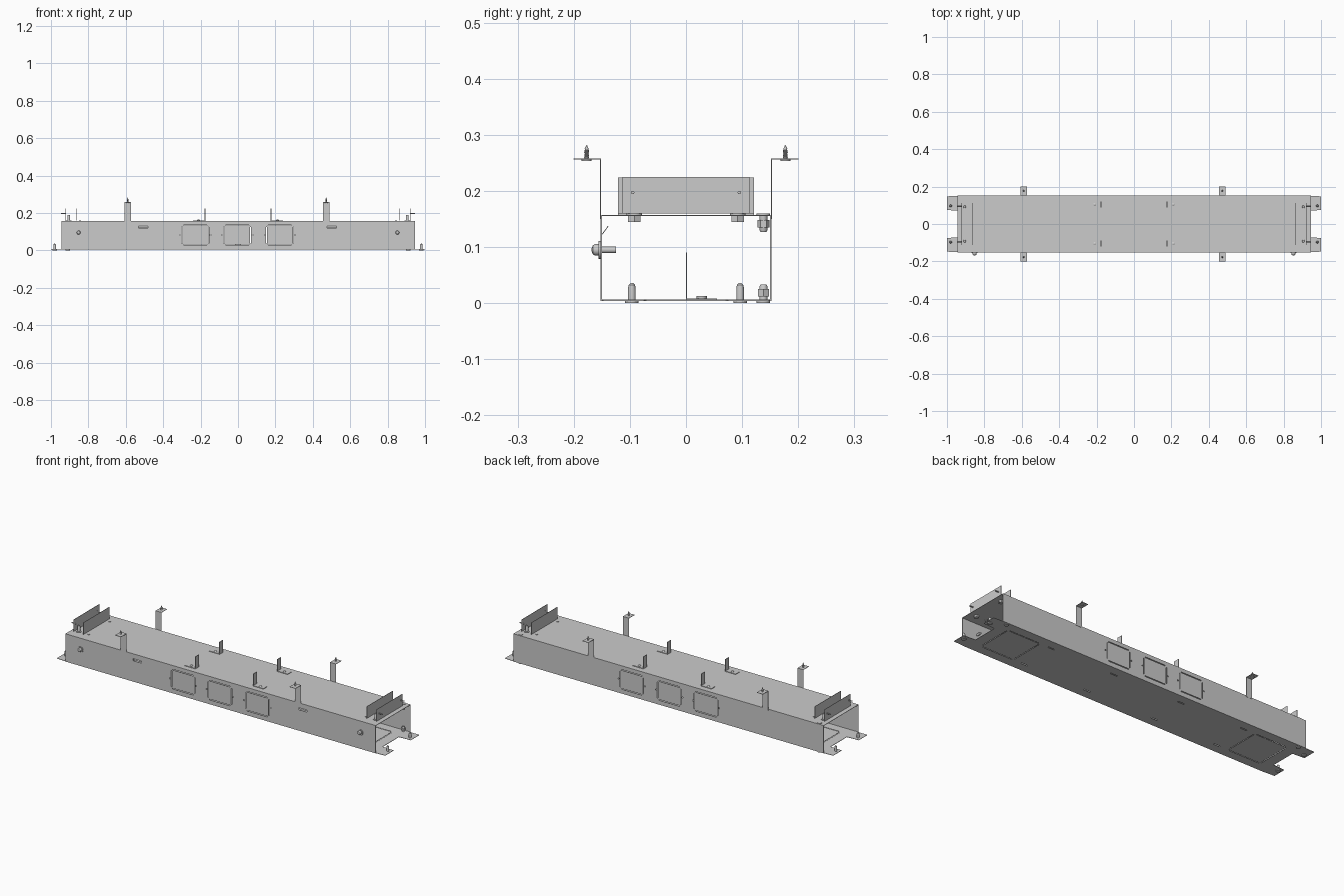
import bpy, bmesh, math
from mathutils import Matrix, Vector

if "Cube" in bpy.data.objects:
    bpy.data.objects.remove(bpy.data.objects["Cube"])

T = 0.002          # sheet thickness
HX, HY = 0.945, 0.152
Z0, Z1 = 0.004, 0.157


def finish(name, bm, smooth=False):
    bmesh.ops.recalc_face_normals(bm, faces=bm.faces)
    me = bpy.data.meshes.new(name)
    bm.to_mesh(me)
    bm.free()
    if smooth:
        me.shade_smooth()
        me.set_sharp_from_angle(angle=math.radians(35))
    ob = bpy.data.objects.new(name, me)
    bpy.context.collection.objects.link(ob)
    return ob


def add_box(bm, x0, x1, y0, y1, z0, z1):
    m = (Matrix.Translation(((x0 + x1) / 2, (y0 + y1) / 2, (z0 + z1) / 2))
         @ Matrix.Diagonal((x1 - x0, y1 - y0, z1 - z0, 1)))
    bmesh.ops.create_cube(bm, size=1, matrix=m)


def boxes(name, items):
    bm = bmesh.new()
    for b in items:
        xs = [sorted(b[i:i + 2]) for i in (0, 2, 4)]
        add_box(bm, *xs[0], *xs[1], *xs[2])
    return finish(name, bm)


def prism(name, pts, place, depth):
    """Extrude a closed profile; place maps (a, b) to a 3D point."""
    bm = bmesh.new()
    f = bm.faces.new([bm.verts.new(place(*p)) for p in pts])
    r = bmesh.ops.extrude_face_region(bm, geom=[f])
    bmesh.ops.translate(bm, vec=depth, verts=[v for v in r['geom'] if isinstance(v, bmesh.types.BMVert)])
    return finish(name, bm)


def lathe(name, loc, axis, profile, seg=20):
    """Turned part: (radius, height) pairs spun around an axis."""
    bm = bmesh.new()
    rot = Vector((0, 0, 1)).rotation_difference(Vector(axis)).to_matrix()
    rings = []
    for r, h in profile:
        rings.append([bm.verts.new(Vector(loc) + rot @ Vector(
            (r * math.cos(2 * math.pi * i / seg), r * math.sin(2 * math.pi * i / seg), h))) for i in range(seg)])
    for a, b in zip(rings, rings[1:]):
        for i in range(seg):
            j = (i + 1) % seg
            bm.faces.new((a[i], a[j], b[j], b[i]))
    bm.faces.new(rings[0])
    bm.faces.new(rings[-1])
    return finish(name, bm, True)


def cut(ob, cutter):
    m = ob.modifiers.new("cut", 'BOOLEAN')
    m.operation = 'DIFFERENCE'
    m.solver = 'EXACT'
    m.object = cutter
    bpy.context.view_layer.objects.active = ob
    bpy.ops.object.modifier_apply(modifier="cut")
    bpy.data.objects.remove(cutter)


def slits(c, w, h, g=0.004):
    """Four slits (a0, a1, b0, b1) outlining a knockout, joined by corner bridges."""
    a, b = c
    s = 0.008
    out = [(a - w / 2 + s, a + w / 2 - s, b + k * h / 2 - g / 2, b + k * h / 2 + g / 2) for k in (-1, 1)]
    return out + [(a + k * w / 2 - g / 2, a + k * w / 2 + g / 2, b - h / 2 + s, b + h / 2 - s) for k in (-1, 1)]


# Side walls with three square knockouts each
for sy, name in ((-1, "front_wall"), (1, "back_wall")):
    y0, y1 = sy * HY, sy * (HY - T)
    wall = boxes(name, [(-HX, HX, y0, y1, Z0, Z1)])
    holes = []
    for x in (-0.228, -0.004, 0.224):
        holes += slits((x, 0.082), 0.142, 0.104)
        holes += [(x + k * 0.08 - .003, x + k * 0.08 + .003, 0.079, 0.085) for k in (-1, 1)]
    if sy < 0:
        holes += [(x - .025, x + .025, 0.119, 0.131) for x in (-0.507, 0.502)]
    cut(wall, boxes("wall_cutter", [(a0, a1, y0 - .01, y0 + .01, b0, b1) for a0, a1, b0, b1 in holes]))

# Top sheet
boxes("top_sheet", [(-HX, HX, -HY + T, HY - T, Z1 - T, Z1)])

# Bottom sheet with mounting ears at both ends
outline = [(0.93, -0.07), (1, -0.075), (1, -0.148), (HX, -0.15)]
q = outline[::-1] + [(x, -y) for x, y in outline]
q += [(-x, -y) for x, y in q]
bottom = prism("bottom_sheet", q, lambda a, b: (a, b, Z0), (0, 0, T))
holes = slits((-0.77, 0), 0.2, 0.2) + slits((0.77, 0), 0.2, 0.2)
holes += [(x - .02, x + .02, y - .003, y + .003) for x in (-0.6, -0.21, 0.21, 0.6) for y in (-0.1, 0.1)]
cut(bottom, boxes("bottom_cutter", [(a0, a1, b0, b1, -0.01, 0.02) for a0, a1, b0, b1 in holes]))

screw = [(0.009, -0.004), (0.009, 0), (0.0035, 0.001)]
for i in range(7):
    screw += [(0.0045, 0.003 + i * .002), (0.0033, 0.004 + i * .002)]
screw += [(0.0035, 0.018), (0.0004, 0.025)]

# Hanger straps with their upward screws
for x in (-0.59, 0.472):
    for s in (-1, 1):
        pts = [(.151, .15), (.153, .15), (.153, .256), (.2, .256), (.2, .258), (.151, .258)]
        prism("hanger_strap", pts, lambda a, b: (x - .018, s * (a + .0005), b), (0.036, 0, 0))
        lathe("hanger_screw", (x, s * 0.177, 0.257), (0, 0, 1), screw, 12)

hexagon = [(0.013, 0), (0.013, 0.011)]
stud = [(0.007, 0), (0.007, 0.03), (0.0055, 0.033)]
for sx in (-1, 1):
    # Paired end plates standing on the top
    for px, name in ((0.862, "inner_end_plate"), (0.922, "outer_end_plate")):
        boxes(name, [(sx * px, sx * (px + T), -0.113, 0.113, 0.16, 0.225)])
    for y in (-0.092, 0.092):
        # Plate studs and nuts, and horizontal plate screws
        lathe("plate_stud", (sx * 0.905, y, 0.152), (0, 0, 1), [(r * 1.1, h * 1.15) for r, h in stud])
        lathe("plate_nut", (sx * 0.905, y, 0.145), (0, 0, 1), hexagon, 6)
        lathe("plate_washer", (sx * 0.905, y, Z1), (0, 0, 1), [(.014, 0), (.014, .003)])
        lathe("plate_pin", (sx * 0.845, y, 0.15), (0, 0, 1), [(.006, 0), (.006, .01)], 12)
        lathe("plate_screw", (sx * 0.92, y + math.copysign(.003, y), 0.197), (sx, 0, 0), [(.003, 0), (.003, .026)], 10)
        # Mounting bolts through the ears
        lathe("ear_bolt_head", (sx * 0.98, y * 1.05, 0), (0, 0, 1), [(.012, 0), (.012, Z0)])
        lathe("ear_bolt", (sx * 0.98, y * 1.05, Z0), (0, 0, 1), [(.007, 0), (.007, .018), (.006, .028), (.002, .032)], 16)
    # Bolts and nuts in the rear corners, upper and lower
    for z, d in ((0, 1), (0.160, -1)):
        lathe("corner_bolt_head", (sx * 0.91, 0.138, z), (0, 0, d), [(.012, 0), (.012, .004)])
        lathe("corner_bolt", (sx * 0.91, 0.138, z), (0, 0, d), stud, 16)
        lathe("corner_nut", (sx * 0.91, 0.138, z + d * .012), (0, 0, d), [(.011, 0), (.011, .013)], 6)
    # Side earth bolt with washer and domed head
    lathe("side_bolt", (sx * 0.852, -0.125, 0.095), (0, -1, 0),
          [(.006, 0), (.006, .027), (.016, .027), (.016, .031), (.0105, .031),
           (.0105, .037), (.008, .041), (.003, .043)])
    # Angle brackets on the top
    for y in (-0.105, 0.105):
        boxes("top_bracket_base", [(sx * 0.175, sx * 0.24, y - .016, y + .016, Z1, Z1 + .003)])
        boxes("top_bracket_tab", [(sx * 0.175, sx * 0.178, y - .016, y + .016, Z1 + .003, 0.224)])
        lathe("top_bracket_screw", (sx * 0.21, y, Z1 + .003), (0, 0, 1), [(.008, 0), (.008, .002), (.005, .004)], 16)

# Louvre tabs bent inward behind the front slots
for x in (-0.507, 0.502):
    prism("louvre_tab", [(-.15, .123), (-.149, .122), (-.138, .137), (-.139, .138)],
          lambda a, b: (x - .025, a, b), (0.05, 0, 0))

# Angle bracket inside, on the floor
boxes("floor_bracket", [(-0.016, 0.016, 0, 0.055, .006, .008), (-0.016, 0.016, 0, T, .008, 0.09)])
lathe("floor_bracket_screw", (0, 0.028, .008), (0, 0, 1), [(.009, 0), (.009, .005)], 16)
